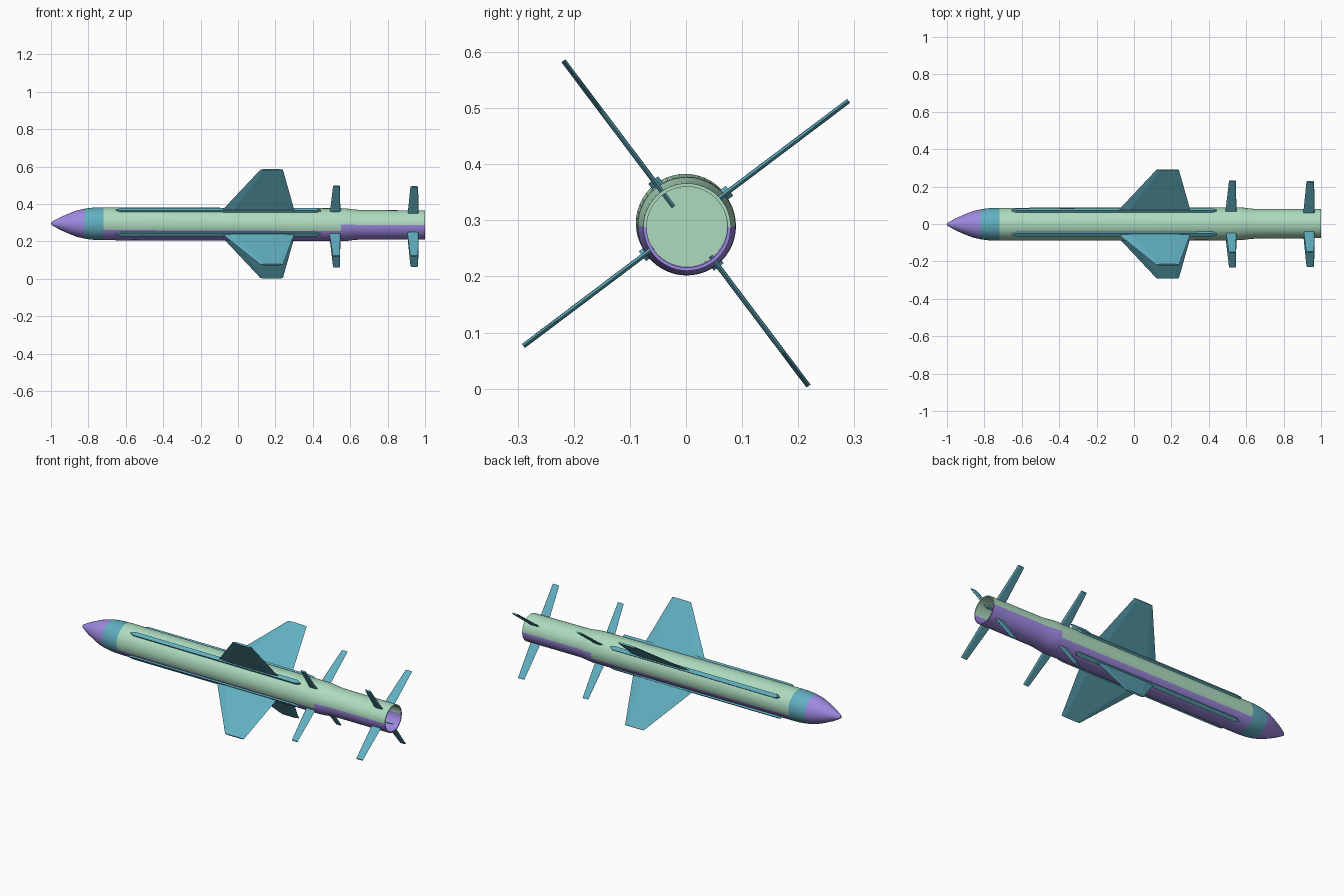
import bpy, bmesh, math
from mathutils import Vector

if "Cube" in bpy.data.objects:
    bpy.data.objects.remove(bpy.data.objects["Cube"])

SEG = 48


def material(name, rgb):
    m = bpy.data.materials.new(name)
    m.diffuse_color = (*rgb, 1)
    m.use_nodes = True
    m.node_tree.nodes["Principled BSDF"].inputs["Base Color"].default_value = m.diffuse_color
    return m


GREEN = material("green", (0.42, 0.71, 0.52))
PURPLE = material("purple", (0.34, 0.25, 0.75))
BLUE = material("blue", (0.12, 0.43, 0.53))


def finish(name, bm, mats, smooth=False):
    bmesh.ops.recalc_face_normals(bm, faces=bm.faces)
    me = bpy.data.meshes.new(name)
    bm.to_mesh(me)
    bm.free()
    for m in mats:
        me.materials.append(m)
    ob = bpy.data.objects.new(name, me)
    bpy.context.collection.objects.link(ob)
    if smooth:
        bpy.ops.object.select_all(action='DESELECT')
        ob.select_set(True)
        bpy.context.view_layer.objects.active = ob
        bpy.ops.object.shade_smooth_by_angle(angle=math.radians(30))
    return ob


def axis(x):
    # the body droops very slightly toward the tail
    return Vector((x, 0.002 * x, 0.292 - 0.004 * x))


def lathe(name, profile, mats, pick=None):
    bm = bmesh.new()
    rings = []
    for x, r in profile:
        c = axis(x)
        if r == 0:
            rings.append([bm.verts.new(c)] * SEG)
        else:
            rings.append([bm.verts.new(c + r * Vector((0, math.cos(a), math.sin(a))))
                          for a in (2 * math.pi * i / SEG for i in range(SEG))])
    for p, q in zip(rings, rings[1:]):
        for i in range(SEG):
            j = (i + 1) % SEG
            f = bm.faces.new(list(dict.fromkeys((p[i], p[j], q[j], q[i]))))
            if pick:
                f.material_index = pick(f.calc_center_median())
    return finish(name, bm, mats, True)


def blade(name, angle, root, tip, thick, edge=0.15):
    # root and tip: (radius, leading x, trailing x); section has sharp front and back edges
    a = math.radians(angle)
    out = Vector((0, math.cos(a), math.sin(a)))
    side = Vector((0, -math.sin(a), math.cos(a)))
    centre = Vector((0, 0, 0.2945))
    bm = bmesh.new()
    loops = []
    for r, x0, x1 in (root, tip):
        w = x1 - x0
        sec = [(x0, 0), (x0 + edge * w, 1), (x1 - edge * w, 1),
               (x1, 0), (x1 - edge * w, -1), (x0 + edge * w, -1)]
        loops.append([bm.verts.new(centre + Vector((x, 0, 0)) + out * r + side * s * thick / 2)
                      for x, s in sec])
    p, q = loops
    for i in range(6):
        j = (i + 1) % 6
        bm.faces.new((p[i], p[j], q[j], q[i]))
    bm.faces.new(p)
    bm.faces.new(q)
    return finish(name, bm, [BLUE])


# nose cone and sensor collar
lathe("nose_cone", [(-1, 0), (-0.997, 0.007), (-0.985, 0.015), (-0.95, 0.034),
                    (-0.9, 0.056), (-0.86, 0.071), (-0.82, 0.080)], [PURPLE])
lathe("nose_collar", [(-0.82, 0.080), (-0.79, 0.0845), (-0.76, 0.087), (-0.72, 0.088)], [BLUE])

# main body and hollow booster tube, with a darker belly
lathe("body", [(-0.72, 0.088), (0.55, 0.088), (0.58, 0.087), (0.61, 0.083), (0.65, 0.079),
               (1, 0.078), (1, 0.072), (0.6, 0.072), (0.6, 0)], [GREEN, PURPLE],
      lambda c: int(c.x < 0.999 and abs(c.x - 0.6) > 1e-4
                    and c.z < (0.285 if c.x > 0.56 else 0.262)) if c.x < 0.999
      else int(c.z < 0.285))

# four stations around the body: rail, wing, booster fins
for n, ang in enumerate((37, 127, 217, 307), 1):
    upper = ang == 127
    shift = -0.036 if upper else 0.0
    blade(f"rail_{n}", ang, (0.075, -0.665, 0.445), (0.097, -0.65, 0.44), 0.022, 0.02)
    blade(f"wing_{n}", ang, (0.07, -0.10, 0.306), (0.363, 0.12, 0.24), 0.009)
    blade(f"front_fin_{n}", ang, (0.075 + shift, 0.488, 0.548),
          (0.289 + shift, 0.508, 0.545), 0.008)
    blade(f"rear_fin_{n}", ang, (0.073 + shift, 0.905, 0.966),
          (0.285 + shift, 0.922, 0.963), 0.008)
